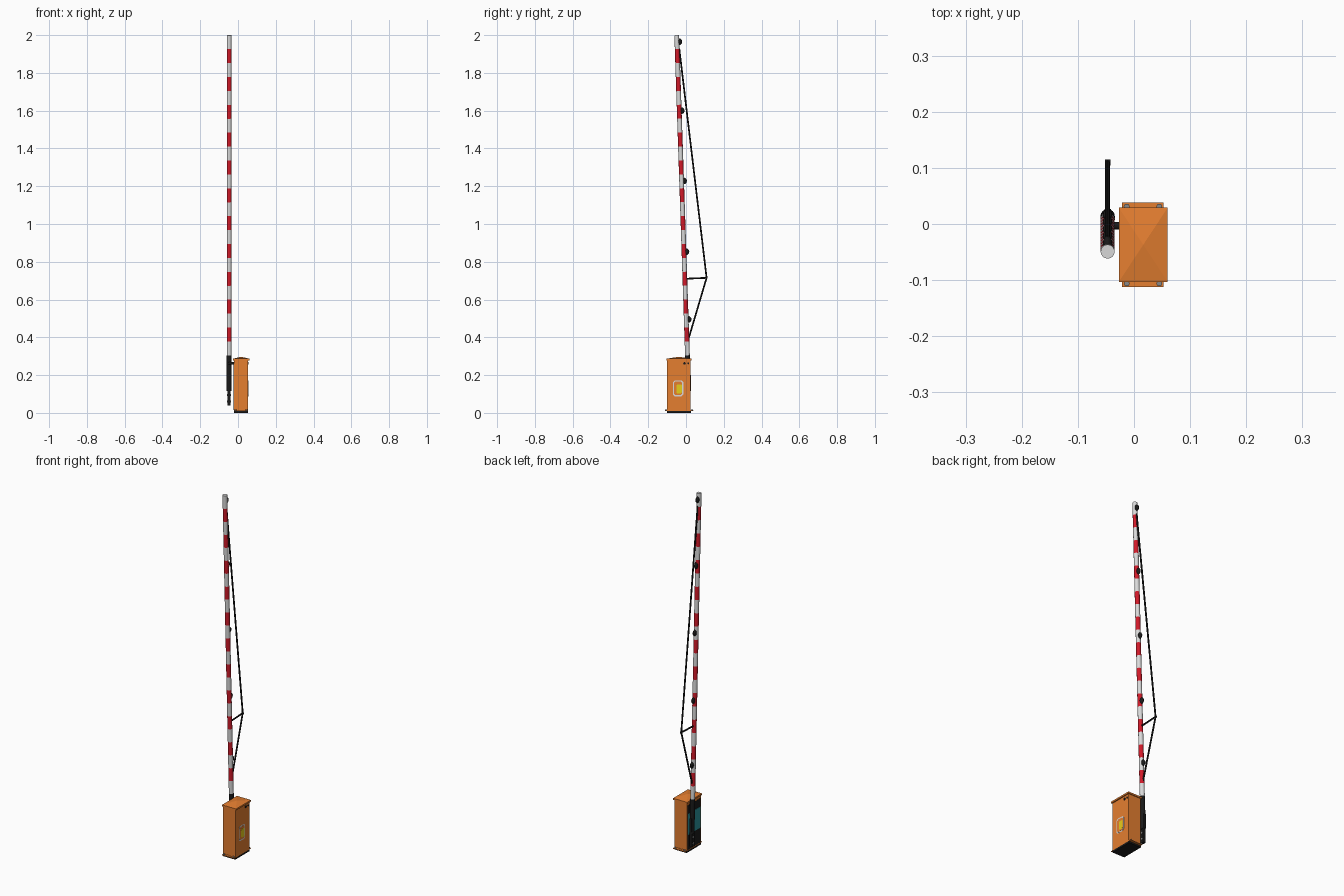
import bpy, bmesh, math
from mathutils import Vector

if "Cube" in bpy.data.objects:
    bpy.data.objects.remove(bpy.data.objects["Cube"])

def mat(name, r, g, b):
    m = bpy.data.materials.new(name)
    m.diffuse_color = (r, g, b, 1)
    m.use_nodes = True
    m.node_tree.nodes["Principled BSDF"].inputs["Base Color"].default_value = m.diffuse_color
    return m

ORANGE = mat("orange paint", 0.78, 0.21, 0.03)
WHITE = mat("white paint", 0.70, 0.70, 0.70)
RED = mat("red paint", 0.64, 0.010, 0.022)
BLACK = mat("black metal", 0.010, 0.010, 0.010)
GREY = mat("grey steel", 0.25, 0.25, 0.25)
TEAL = mat("teal panel", 0.025, 0.30, 0.34)
YELLOW = mat("yellow label", 0.80, 0.62, 0.01)

def finish(name, bm, *mats, smooth=False):
    bmesh.ops.recalc_face_normals(bm, faces=bm.faces)
    me = bpy.data.meshes.new(name)
    bm.to_mesh(me)
    bm.free()
    for m in mats:
        me.materials.append(m)
    ob = bpy.data.objects.new(name, me)
    bpy.context.collection.objects.link(ob)
    if smooth:
        bpy.ops.object.select_all(action='DESELECT')
        ob.select_set(True)
        bpy.context.view_layer.objects.active = ob
        bpy.ops.object.shade_smooth_by_angle(angle=math.radians(40))
    return ob

def box(name, x, y, z, m):
    """Box from (min, max) ranges."""
    bm = bmesh.new()
    bmesh.ops.create_cube(bm, size=1)
    for v in bm.verts:
        v.co = [r[0] if c < 0 else r[1] for c, r in zip(v.co, (x, y, z))]
    return finish(name, bm, m)

def tube(name, a, b, r, mats, n=16, segs=1):
    """Cylinder from a to b; bands alternate through mats."""
    a, b = Vector(a), Vector(b)
    q = (b - a).to_track_quat('Z', 'Y')
    bm = bmesh.new()
    rings = []
    for i in range(segs + 1):
        c = a.lerp(b, i / segs)
        rings.append([bm.verts.new(c + q @ Vector((r * math.cos(t), r * math.sin(t), 0)))
                      for t in (2 * math.pi * k / n for k in range(n))])
    for i in range(segs):
        for k in range(n):
            f = bm.faces.new((rings[i][k], rings[i][(k + 1) % n],
                              rings[i + 1][(k + 1) % n], rings[i + 1][k]))
            f.material_index = i % len(mats)
    bm.faces.new(rings[0])
    bm.faces.new(rings[-1])
    return finish(name, bm, *mats, smooth=n > 8)

PX = -0.047
def pole_y(z):
    return 0.0078 - 0.0335 * (z - 0.3)

def at(z, dy=0.0):
    return (PX, pole_y(z) + dy, z)

# cabinet body, base and pyramid roof
box("cabinet_body", (-0.022, 0.054), (-0.100, 0.024), (0.012, 0.284), ORANGE)
box("cabinet_base", (-0.022, 0.054), (-0.101, 0.026), (0.0, 0.010), BLACK)
box("cabinet_skirt", (-0.022, 0.054), (-0.101, 0.026), (0.010, 0.014), ORANGE)
bm = bmesh.new()
low, mid = [[bm.verts.new((x, y, z)) for x, y in
             ((-0.027, -0.103), (0.060, -0.103), (0.060, 0.029), (-0.027, 0.029))]
            for z in (0.278, 0.287)]
apex = bm.verts.new((0.0165, -0.037, 0.297))
bm.faces.new(low)
for k in range(4):
    j = (k + 1) % 4
    bm.faces.new((low[k], low[j], mid[j], mid[k]))
    bm.faces.new((mid[k], mid[j], apex))
finish("cabinet_roof", bm, ORANGE)

# mounting flanges with bolts, front and back
for side, y0, y1 in (("front", -0.112, -0.100), ("back", 0.024, 0.0385)):
    box(side + "_flange", (-0.021, 0.053), (y0, y1), (0.009, 0.0125), ORANGE)
    for i, x in enumerate((-0.013, 0.045)):
        y = (y0 + y1) / 2
        tube(f"{side}_flange_bolt_{i}", (x, y, 0.0125), (x, y, 0.017), 0.0055, [GREY], n=6)

# drive side of the cabinet: dark plate with teal panel
box("drive_plate", (-0.0232, -0.0215), (-0.096, 0.020), (0.014, 0.262), BLACK)
box("teal_panel", (-0.0242, -0.0232), (-0.094, 0.016), (0.098, 0.216), TEAL)

# locks on the right face
for i, (y, r) in enumerate(((-0.008, 0.007), (0.012, 0.005))):
    tube(f"cabinet_lock_{i}", (0.053, y, 0.262), (0.056, y, 0.262), r, [BLACK], n=10)

# plain label: thin white ring with a yellow middle set low and to one side
def plate(name, cy, cz, w, h, x, m):
    bm = bmesh.new()
    c = 0.35 * w
    pts = [(w, h - c), (w - c, h), (c - w, h), (-w, h - c),
           (-w, c - h), (c - w, -h), (w - c, -h), (w, c - h)]
    f = bm.faces.new([bm.verts.new((x[0], cy + p, cz + q)) for p, q in pts])
    ext = bmesh.ops.extrude_face_region(bm, geom=[f])
    for v in ext["geom"]:
        if isinstance(v, bmesh.types.BMVert):
            v.co.x = x[1]
    return finish(name, bm, m)

plate("label_surround", -0.042, 0.130, 0.028, 0.042, (0.0535, 0.0546), WHITE)
plate("label_ring", -0.042, 0.130, 0.022, 0.036, (0.0535, 0.0550), ORANGE)
plate("label_middle", -0.036, 0.127, 0.0145, 0.024, (0.0535, 0.0554), YELLOW)

# striped boom pole, 23 alternating bands
tube("boom_pole", at(0.305), at(1.9996), 0.0125, [WHITE, RED], n=16, segs=23)

# black boom socket, pivot shaft and counterweight
tube("boom_socket", at(0.115), at(0.305), 0.0128, [BLACK])
tube("pivot_shaft", (-0.050, -0.003, 0.262), (-0.020, -0.003, 0.262), 0.007, [BLACK])
box("counterweight_bar", (-0.055, -0.039), (0.004, 0.024), (0.04, 0.12), BLACK)
for i, z in enumerate((0.060, 0.095)):
    tube(f"counterweight_bolt_{i}", (-0.057, 0.014, z), (-0.037, 0.014, z), 0.006, [GREY], n=8)
box("socket_back_strip", (-0.053, -0.041), (0.018, 0.027), (0.12, 0.20), BLACK)

# tension rods and strut on the back of the boom
tip = (PX, 0.109, 0.715)
tube("strut", at(0.710), tip, 0.0045, [BLACK], n=8)
tube("upper_rod", tip, at(1.93, 0.011), 0.0045, [BLACK], n=8)
tube("lower_rod", tip, at(0.39, 0.008), 0.0045, [BLACK], n=8)
tube("strut_joint", (PX - 0.005, 0.1095, 0.715), (PX + 0.005, 0.1095, 0.715), 0.0055, [BLACK], n=10)

# domed lamps along the boom
for i, z in enumerate((0.495, 0.853, 1.228, 1.60, 1.965)):
    bm = bmesh.new()
    bmesh.ops.create_uvsphere(bm, u_segments=12, v_segments=8, radius=1)
    for v in bm.verts:
        v.co = Vector(at(z, 0.010)) + Vector((v.co.x * 0.009, v.co.y * 0.018, v.co.z * 0.018))
        v.co.y = max(v.co.y, pole_y(z))
    finish(f"boom_lamp_{i}", bm, BLACK, smooth=True)
